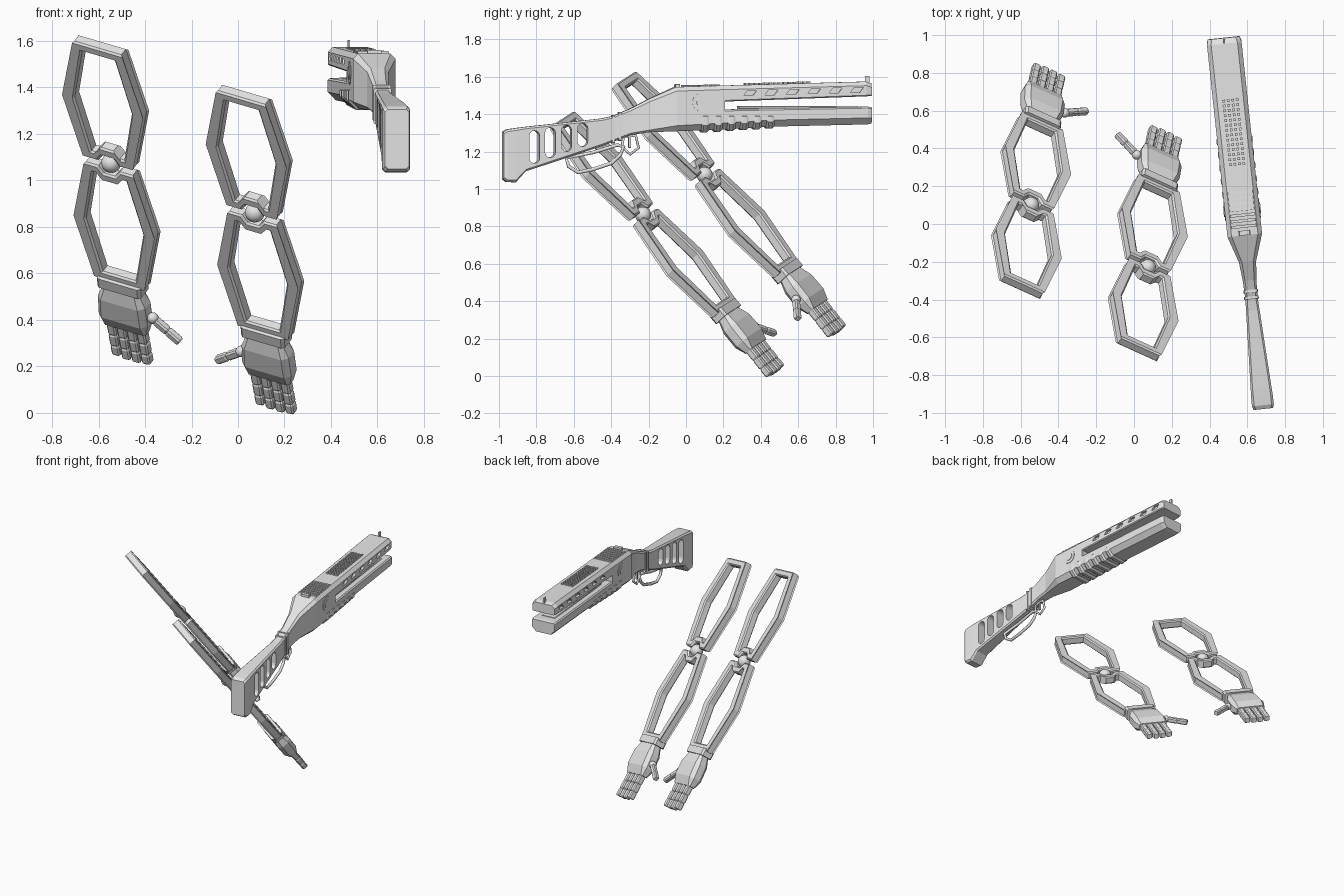
import bpy, bmesh, math
from mathutils import Matrix, Vector

cube = bpy.data.objects.get("Cube")
if cube:
    bpy.data.objects.remove(cube, do_unlink=True)

GREY = (0.8, 0.8, 0.8, 1.0)
grey = bpy.data.materials.new("light_grey")
grey.use_nodes = True
grey.diffuse_color = GREY
for node in grey.node_tree.nodes:
    if node.type == 'BSDF_PRINCIPLED':
        node.inputs["Base Color"].default_value = GREY


def make(name, bm, matrix, smooth=False):
    bmesh.ops.recalc_face_normals(bm, faces=bm.faces)
    for f in bm.faces:
        f.smooth = smooth
    mesh = bpy.data.meshes.new(name)
    bm.to_mesh(mesh)
    bm.free()
    mesh.materials.append(grey)
    ob = bpy.data.objects.new(name, mesh)
    bpy.context.collection.objects.link(ob)
    ob.matrix_world = matrix
    return ob


def add_loft(bm, sections):
    """Chamfered boxes along y: (y, half width, bottom, top, low chamfer, high chamfer)."""
    rings = []
    for y, w, b, t, cb, ct in sections:
        half = [(w - cb, b), (w, b + cb), (w, t - ct), (w - ct, t)]
        loop = half + [(-x, z) for x, z in reversed(half)]
        rings.append([bm.verts.new((x, y, z)) for x, z in loop])
    for r0, r1 in zip(rings, rings[1:]):
        for i in range(8):
            j = (i + 1) % 8
            bm.faces.new((r0[i], r0[j], r1[j], r1[i]))
    bm.faces.new(rings[0])
    bm.faces.new(rings[-1])


def loft(name, matrix, *groups):
    bm = bmesh.new()
    for g in groups:
        add_loft(bm, g)
    return make(name, bm, matrix)


def box(y0, y1, w, b, t, c=0.005):
    return [(y0, w, b, t, c, c), (y1, w, b, t, c, c)]


def ball(name, matrix, centre, radius):
    bm = bmesh.new()
    bmesh.ops.create_uvsphere(bm, u_segments=20, v_segments=12, radius=radius,
                              matrix=Matrix.Translation(centre))
    return make(name, bm, matrix, True)


def prism(bm, pts, x0, x1):
    """Side profile of (y, z) points pushed from x0 to x1."""
    a = [bm.verts.new((x0, y, z)) for y, z in pts]
    b = [bm.verts.new((x1, y, z)) for y, z in pts]
    n = len(pts)
    for i in range(n):
        j = (i + 1) % n
        bm.faces.new((a[i], a[j], b[j], b[i]))
    bm.faces.new(a)
    bm.faces.new(b)


def cut(ob, bm, matrix):
    cutter = make("cutter", bm, matrix)
    cutter.hide_render = True
    mod = ob.modifiers.new("cut", 'BOOLEAN')
    mod.operation, mod.object, mod.solver = 'DIFFERENCE', cutter, 'EXACT'
    bpy.context.view_layer.update()
    dg = bpy.context.evaluated_depsgraph_get()
    mesh = bpy.data.meshes.new_from_object(ob.evaluated_get(dg))
    ob.modifiers.clear()
    ob.data = mesh
    bpy.data.objects.remove(cutter, do_unlink=True)


def wire(name, matrix, pts, radius):
    cu = bpy.data.curves.new(name, 'CURVE')
    cu.dimensions = '3D'
    cu.bevel_depth, cu.bevel_resolution = radius, 1
    sp = cu.splines.new('POLY')
    sp.points.add(len(pts) - 1)
    for p, (y, z) in zip(sp.points, pts):
        p.co = (0, y, z, 1)
    sp.use_cyclic_u = True
    cu.materials.append(grey)
    ob = bpy.data.objects.new(name, cu)
    bpy.context.collection.objects.link(ob)
    ob.matrix_world = matrix


# ---- Long gun ----
G = Matrix.Translation((0.58, 0, 0)) @ Matrix.Rotation(math.radians(6.1), 4, 'Z')
stock = loft("stock_and_receiver", G, [
    (-0.985, .052, 1.05, 1.305, .012, .012), (-0.965, .058, 1.037, 1.318, .012, .012),
    (-0.92, .058, 1.035, 1.325, .012, .012), (-0.866, .055, 1.094, 1.332, .01, .01),
    (-0.46, .036, 1.227, 1.376, .01, .01), (-0.40, .033, 1.25, 1.388, .01, .01),
    (-0.30, .036, 1.288, 1.43, .01, .012), (-0.20, .046, 1.303, 1.482, .012, .016),
    (-0.06, .092, 1.308, 1.545, .03, .022), (0.20, .092, 1.318, 1.553, .035, .022)])

# Rounded slots through the stock
bm = bmesh.new()
for y, lo, hi in ((-.82, 1.137, 1.312), (-.735, 1.168, 1.328), (-.647, 1.2, 1.342), (-.56, 1.227, 1.352)):
    r = .028
    arc = [(k * math.pi / 6) for k in range(7)]
    pts = [(y + r * math.cos(a), hi - r + r * math.sin(a)) for a in arc]
    pts += [(y - r * math.cos(a), lo + r - r * math.sin(a)) for a in arc]
    prism(bm, pts, -.2, .2)
cut(stock, bm, G)

barrel = loft("upper_barrel", G, [
    (.20, .092, 1.467, 1.553, .006, .022), (.96, .092, 1.495, 1.574, .006, .022),
    (.99, .085, 1.497, 1.565, .006, .022)])
# Slanted vent pockets on both sides of the barrel
bm = bmesh.new()
for i in range(6):
    y = .30 + i * .115
    z = 1.496 + (y - .2) * .03
    for s in (-1, 1):
        prism(bm, [(y, z), (y + .05, z), (y + .07, z + .026), (y + .02, z + .026)], s * .075, s * .12)
cut(barrel, bm, G)

loft("lower_forestock", G, [
    (.20, .092, 1.318, 1.425, .035, .008), (.45, .092, 1.333, 1.43, .035, .008),
    (.97, .092, 1.345, 1.44, .035, .008), (.992, .085, 1.35, 1.436, .03, .008)])
loft("forestock_inner_strip", G, box(.28, .92, .05, 1.425, 1.443, .004))

# Grip ribs under the forestock, ridges and vents on top
ribs = []
for i in range(6):
    y = .07 + i * .07
    b = 1.309 + max(0, y - .1) * .06
    ribs.append([(y, .09, b + .006, 1.39, .035, .004), (y + .015, .096, b - .006, 1.39, .035, .004),
                 (y + .035, .096, b - .006, 1.39, .035, .004), (y + .05, .09, b + .006, 1.39, .035, .004)])
loft("forestock_ribs", G, *ribs)
loft("receiver_ridges", G, *[box(-.02 + i * .03, -.005 + i * .03, .068, 1.54, 1.556 + i * .0003, .003)
                             for i in range(7)])
bm = bmesh.new()
for i in range(14):
    for x in (-.036, -.012, .012, .036):
        y = .32 + i * .026
        bmesh.ops.create_cube(bm, size=1, matrix=Matrix.Translation((x, y, 1.556 + (y - .2) * .0276))
                              @ Matrix.Diagonal((.014, .014, .012, 1)))
make("top_vent_studs", bm, G)
loft("front_sight", G, box(.962, .985, .005, 1.55, 1.605, .002))
loft("rear_sight", G, box(-.06, -.035, .03, 1.53, 1.562, .003))
loft("neck_collar", G, box(-.40, -.385, .039, 1.243, 1.396), box(-.365, -.35, .039, 1.257, 1.41))

# Round side plates
for s, side in ((1, "left"), (-1, "right")):
    bm = bmesh.new()
    rot = Matrix.Translation((s * .092, .075, 1.463)) @ Matrix.Rotation(math.pi / 2, 4, 'Y')
    for r, h in ((.05, .006), (.028, .014)):
        bmesh.ops.create_cone(bm, cap_ends=True, segments=28, radius1=r, radius2=r, depth=h, matrix=rot)
    make(side + "_round_plate", bm, G)

# Lever loop, trigger ring and trigger
wire("lever_loop", G, [(-.645, 1.165), (-.63, 1.12), (-.58, 1.088), (-.50, 1.105), (-.40, 1.138),
                       (-.355, 1.18), (-.335, 1.225), (-.37, 1.235), (-.50, 1.195)], .011)
wire("trigger_ring", G, [(-.345, 1.225), (-.335, 1.28), (-.27, 1.285), (-.255, 1.22), (-.30, 1.185)], .009)
loft("trigger", G, box(-.31, -.297, .006, 1.22, 1.31, .002))

# ---- Two arms: local x across, y towards the fingers, z out of the back ----
AXIS = Vector((.072, .649, -.757)).normalized()
ACROSS = Vector((.881, -.39, -.27))
ACROSS = (ACROSS - AXIS * ACROSS.dot(AXIS)).normalized()
OUT = ACROSS.cross(AXIS)


def frame(name, matrix, centre, flip):
    """Open six-sided frame with a socket notch at the joint end."""
    h, d, k = .3275, .028, .008
    side = [(.115, -h), (.19, 0), (.115, h), (.052, h), (.026, h - .035)]
    hole = [(.08, .045 - h), (.14, 0), (.08, h - .045), (.058, h - .045), (.03, h - .08)]
    loops = []
    for pts, inset in ((side, -k), (hole, k)):
        pts = pts + [(-x, y) for x, y in reversed(pts)]
        soft = [(x + math.copysign(inset, x), y - (-inset if y > 0 else inset) * (abs(y) > .1)) for x, y in pts]
        loops += [(pts, -d + k), (pts, d - k), (soft, d), (soft, -d)]
    order = [0, 1, 2, 6, 5, 4, 7, 3]
    bm = bmesh.new()
    rings = [[bm.verts.new((x, centre + flip * y, z)) for x, y in loops[o][0]]
             for o in order for z in (loops[o][1],)]
    for a, b in zip(rings, rings[1:] + rings[:1]):
        n = len(a)
        for i in range(n):
            bm.faces.new((a[i], a[(i + 1) % n], b[(i + 1) % n], b[i]))
    make(name, bm, matrix)


def digit(y0, lengths, w):
    parts, y = [], y0
    for n in lengths:
        parts.append([(y, w * .8, -w * .8, w * .8, .005, .005), (y + .008, w, -w, w, .007, .007),
                      (y + n - .008, w, -w, w, .007, .007), (y + n, w * .8, -w * .8, w * .8, .005, .005)])
        y += n
    return parts


for side, origin, s in (("right", (-.545, .1, 1.075), 1), ("left", (.073, -.23, .862), -1)):
    M = Matrix((ACROSS, AXIS, OUT)).transposed().to_4x4()
    M.translation = origin
    frame(side + "_upper_arm", M, -.3425, 1)
    frame(side + "_forearm", M, .3425, -1)
    ball(side + "_elbow_ball", M, (0, 0, 0), .043)
    loft(side + "_wrist_cuff", M, box(.655, .705, .107, -.045, .045, .012))
    loft(side + "_palm", M, [
        (.70, .085, -.035, .035, .015, .015), (.77, .115, -.05, .05, .025, .025),
        (.87, .12, -.05, .048, .025, .025), (.93, .103, -.026, .026, .01, .01)])
    # Fingers lean slightly sideways
    for i, tip in enumerate((.052, .058, .058, .052)):
        F = M @ Matrix.Translation((-.072 + i * .049, .922, 0)) @ Matrix.Rotation(-.08, 4, 'Z')
        loft("%s_finger_%d" % (side, i + 1), F, *digit(0, (.066, .06, tip), .021))
    ball(side + "_thumb_ball", M, (s * .135, .835, 0), .025)
    T = M @ Matrix.Translation((s * .135, .835, 0)) @ Matrix.Rotation(-s * math.radians(54), 4, 'Z')
    loft(side + "_thumb", T, *digit(.015, (.07, .07), .018))
